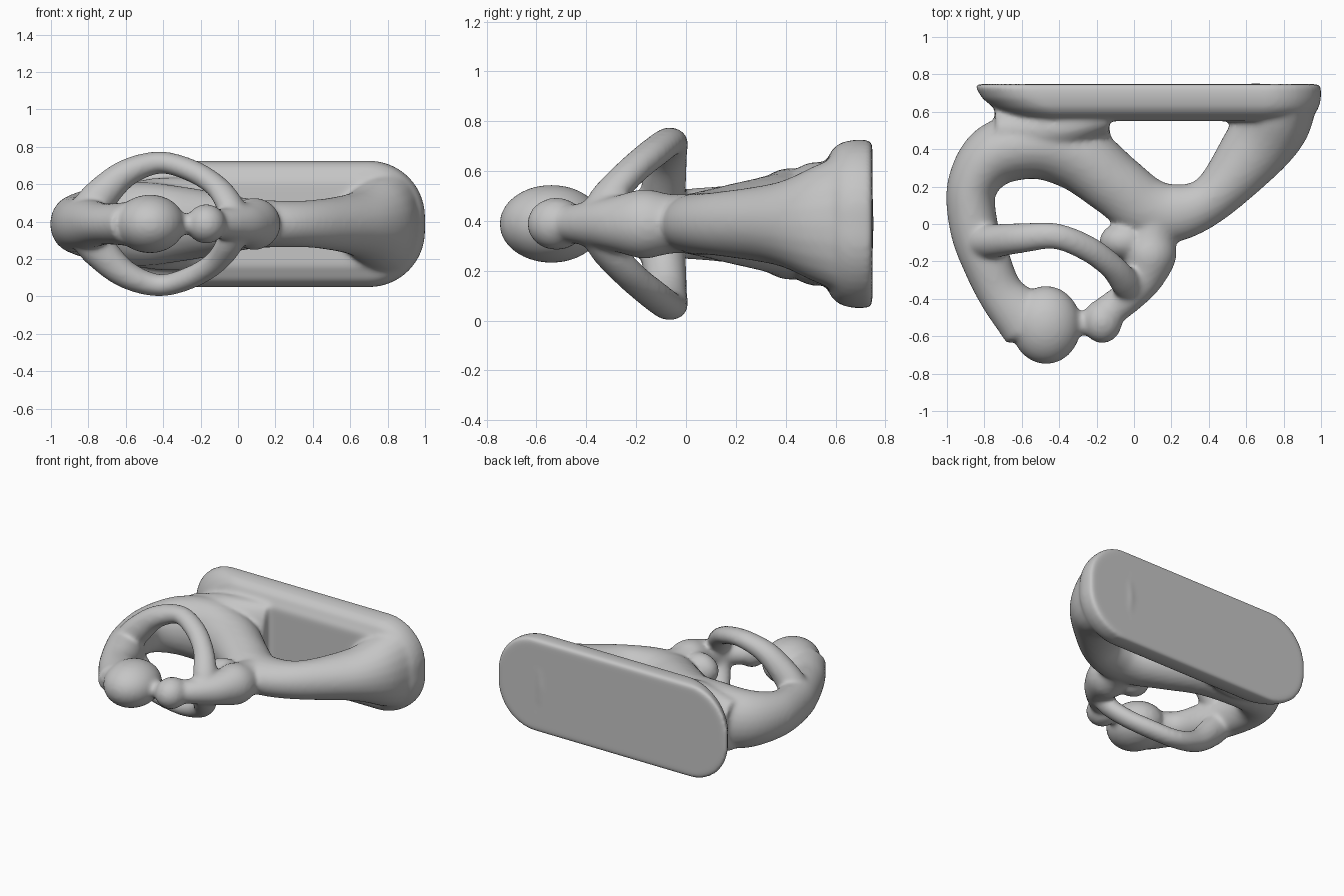
import bpy, bmesh, math
from mathutils import Vector

if "Cube" in bpy.data.objects:
    bpy.data.objects.remove(bpy.data.objects["Cube"])

MID = 0.388
UP = Vector((0, 0, 1))
bm = bmesh.new()


def skin(rings):
    """Skin a list of equal rings and cap both ends."""
    loops = [[bm.verts.new(p) for p in ring] for ring in rings]
    n = len(loops[0])
    for a, b in zip(loops, loops[1:]):
        for i in range(n):
            j = (i + 1) % n
            bm.faces.new((a[i], a[j], b[j], b[i]))
    bm.faces.new(loops[0][::-1])
    bm.faces.new(loops[-1])


def spline(pts, steps=8):
    """Catmull-Rom through points of any dimension."""
    p = [Vector(q) for q in pts]
    p = [p[0] * 2 - p[1]] + p + [p[-1] * 2 - p[-2]]
    out = []
    for a, b, c, d in zip(p, p[1:], p[2:], p[3:]):
        for s in range(steps):
            t = s / steps
            out.append((b * 2 + (c - a) * t + (a * 2 - b * 5 + c * 4 - d) * t * t
                        + (b * 3 - a - c * 3 + d) * t ** 3) / 2)
    return out + [p[-2]]


def tube(pts, n=24):
    """Elliptical tube: x, y, height from middle, side radius, upright radius."""
    path = spline(pts)
    rings = []
    for i, q in enumerate(path):
        here = Vector(q[:3]) + UP * MID
        t = (Vector(path[min(i + 1, len(path) - 1)][:3]) - Vector(path[max(i - 1, 0)][:3])).normalized()
        side = UP.cross(t).normalized()
        lift = t.cross(side)
        rings.append([here + side * q[3] * math.cos(k * math.tau / n)
                      + lift * q[4] * math.sin(k * math.tau / n) for k in range(n)])
    skin(rings)


def ball(x, y, rx, ry, rz):
    made = bmesh.ops.create_uvsphere(bm, u_segments=28, v_segments=16, radius=1)["verts"]
    bmesh.ops.scale(bm, verts=made, vec=(rx, ry, rz))
    bmesh.ops.translate(bm, verts=made, vec=(x, y, MID))


# Base plate: rounded rectangle lofted towards the back
def plate_ring(y, inset, left=0):
    hx, hz, r = 0.925 - inset - left / 2, 0.338 - inset, 0.3 - inset * 0.6
    ring = []
    for k in range(48):
        a = (k + 0.5) * math.tau / 48
        c, s = math.cos(a), math.sin(a)
        ring.append((0.075 + left / 2 + math.copysign(hx - r, c) + r * c, y,
                     MID + math.copysign(hz - r, s) + r * s))
    return ring


skin([plate_ring(*v) for v in ((0.55, 0.16, 0.1), (0.562, 0.09, 0.12), (0.585, 0.04, 0.12),
                               (0.62, 0.012, 0.09), (0.67, 0, 0.04), (0.735, 0, 0), (0.748, 0.012, 0))])

# Main sweep: from the plate, through the body, round to the large head
tube([(0.81, 0.68, 0, 0.18, 0.3), (0.74, 0.54, 0, 0.2, 0.24), (0.635, 0.385, 0, 0.18, 0.17),
      (0.42, 0.14, 0, 0.13, 0.13), (0.22, 0.06, 0, 0.155, 0.125), (0.06, 0.09, 0, 0.165, 0.135),
      (-0.1, 0.21, 0, 0.17, 0.165), (-0.3, 0.36, 0, 0.185, 0.2), (-0.52, 0.42, 0, 0.18, 0.225),
      (-0.74, 0.37, 0, 0.17, 0.2), (-0.865, 0.2, 0, 0.135, 0.16), (-0.855, -0.02, 0, 0.13, 0.14),
      (-0.79, -0.2, 0, 0.13, 0.13), (-0.705, -0.38, 0, 0.125, 0.11), (-0.56, -0.53, 0, 0.165, 0.12)])

# Body web that joins the sweep to the plate
tube([(-0.74, 0.5, 0, 0.12, 0.18), (-0.45, 0.51, 0, 0.16, 0.245), (-0.14, 0.56, 0, 0.09, 0.245)])

# Two heads with the neck between them
ball(-0.47, -0.54, 0.188, 0.21, 0.157)
ball(-0.17, -0.52, 0.107, 0.118, 0.106)
tube([(-0.42, -0.54, 0, 0.08, 0.08), (-0.28, -0.53, 0, 0.065, 0.055), (-0.17, -0.52, 0, 0.08, 0.07)])

# Small figure's body rising back to the sweep
tube([(-0.14, -0.47, 0, 0.09, 0.075), (-0.03, -0.385, 0, 0.09, 0.09), (0.045, -0.29, 0, 0.11, 0.11),
      (0.085, -0.17, 0, 0.14, 0.14), (0.1, -0.06, 0, 0.125, 0.12), (0.13, 0.06, 0, 0.13, 0.12)])
ball(-0.05, -0.09, 0.135, 0.1, 0.115)

# Mirrored arms that arch above and below
for s in (1, -1):
    tube([(-0.83, -0.1, s * 0.03, 0.1, 0.1), (-0.74, -0.09, s * 0.145, 0.09, 0.095),
          (-0.6, -0.075, s * 0.27, 0.08, 0.075), (-0.42, -0.065, s * 0.328, 0.07, 0.06),
          (-0.25, -0.13, s * 0.285, 0.07, 0.06), (-0.12, -0.225, s * 0.205, 0.07, 0.06),
          (-0.045, -0.315, s * 0.105, 0.08, 0.065), (-0.01, -0.36, 0, 0.08, 0.08)])

bmesh.ops.recalc_face_normals(bm, faces=bm.faces[:])
mesh = bpy.data.meshes.new("embracing_sculpture")
bm.to_mesh(mesh)
bm.free()
obj = bpy.data.objects.new("embracing_sculpture", mesh)
bpy.context.collection.objects.link(obj)

# Plain grey
GREY = (0.56, 0.56, 0.56, 1)
mat = bpy.data.materials.new("stone_grey")
mat.use_nodes = True
mat.diffuse_color = GREY
mat.node_tree.nodes["Principled BSDF"].inputs["Base Color"].default_value = GREY
mesh.materials.append(mat)

# Fuse the parts and soften the joins
fuse = obj.modifiers.new("fuse", "REMESH")
fuse.mode = "VOXEL"
fuse.voxel_size = 0.014
fuse.use_smooth_shade = True
soft = obj.modifiers.new("soften", "SMOOTH")
soft.factor = 0.5
soft.iterations = 12
